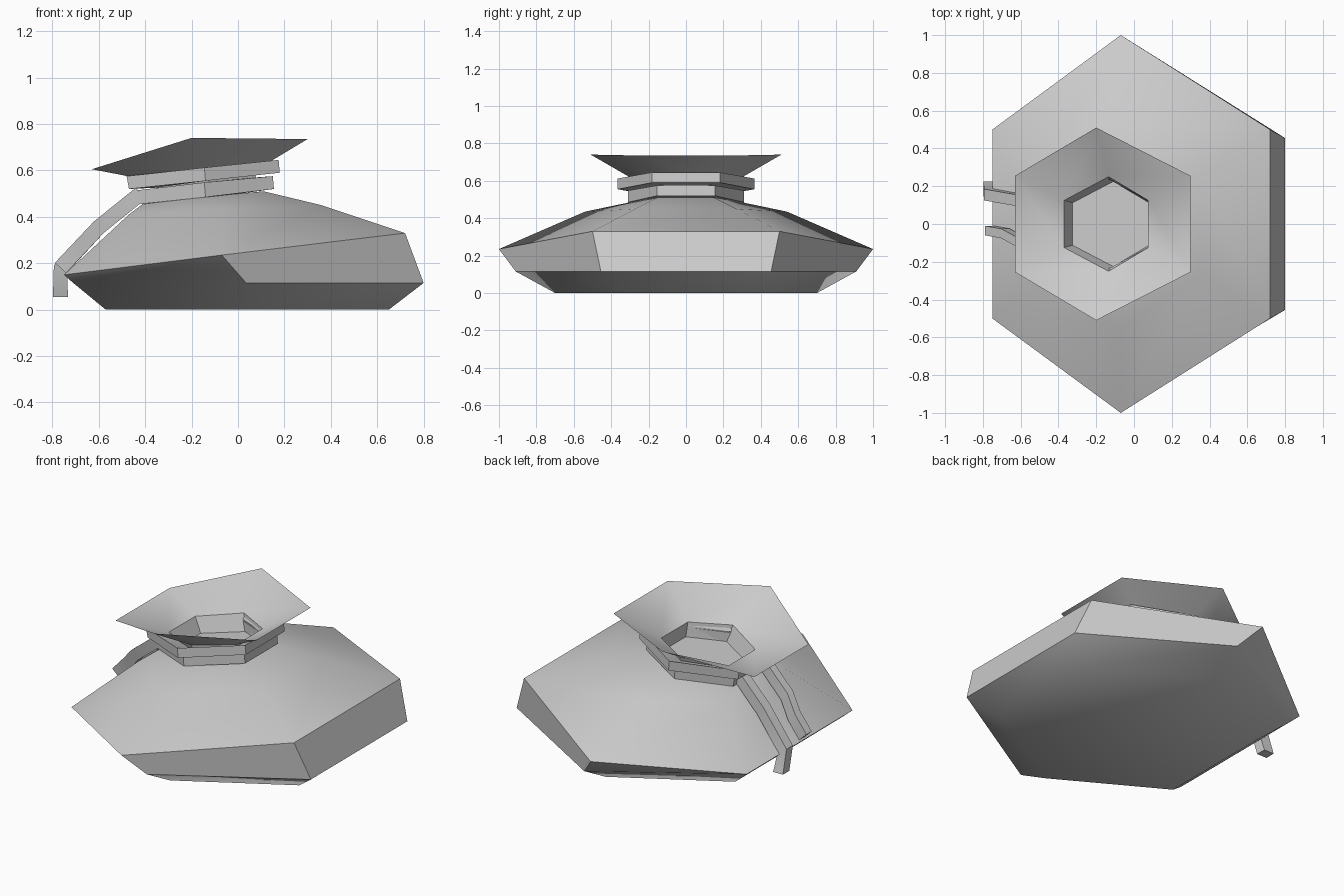
import bpy, bmesh, math
from mathutils import Vector

if "Cube" in bpy.data.objects:
    bpy.data.objects.remove(bpy.data.objects["Cube"])

grey = bpy.data.materials.new("sack_grey")
grey.diffuse_color = (0.6, 0.6, 0.6, 1)
grey.use_nodes = True
grey.node_tree.nodes["Principled BSDF"].inputs["Base Color"].default_value = grey.diffuse_color


def finish(name, bm, recalc=True, angle=30):
    if recalc:
        bmesh.ops.recalc_face_normals(bm, faces=bm.faces)
    me = bpy.data.meshes.new(name)
    bm.to_mesh(me)
    bm.free()
    me.materials.append(grey)
    ob = bpy.data.objects.new(name, me)
    bpy.context.collection.objects.link(ob)
    bpy.ops.object.select_all(action='DESELECT')
    ob.select_set(True)
    bpy.context.view_layer.objects.active = ob
    bpy.ops.object.shade_smooth_by_angle(angle=math.radians(angle))
    return ob


def hexagon(left, mid, right, half):
    """Six points, tips on +-y; left, mid and right are (x, z) pairs."""
    (lx, lz), (mx, mz), (rx, rz) = left, mid, right
    s = half * 0.5
    return [(rx, -s, rz), (rx, s, rz), (mx, half, mz),
            (lx, s, lz), (lx, -s, lz), (mx, -half, mz)]


def loft(name, rings, cap_start=False, cap_end=False, closed=False, recalc=True, angle=30):
    bm = bmesh.new()
    vs = [[bm.verts.new(p) for p in ring] for ring in rings]
    n = len(vs[0])
    pairs = list(zip(vs, vs[1:])) + ([(vs[-1], vs[0])] if closed else [])
    for a, b in pairs:
        for i in range(n):
            j = (i + 1) % n
            bm.faces.new((a[i], a[j], b[j], b[i]))
    if cap_start:
        bm.faces.new(vs[0][::-1])
    if cap_end:
        bm.faces.new(vs[-1])
    return finish(name, bm, recalc, angle)


# Slumped sack body
loft("sack_body", [
    hexagon((-0.57, 0), (0.04, 0), (0.65, 0), 0.70),
    hexagon((-0.71, 0.115), (0.035, 0.115), (0.80, 0.115), 0.91),
    hexagon((-0.75, 0.15), (-0.07, 0.235), (0.72, 0.33), 1.0),
    hexagon((-0.47, 0.41), (-0.07, 0.435), (0.36, 0.45), 0.54),
    hexagon((-0.41, 0.455), (-0.15, 0.485), (0.11, 0.51), 0.30),
], cap_start=True, cap_end=True, angle=35)

# Two tie bands round the neck
loft("lower_neck_band", [
    hexagon((-0.35, 0.46), (-0.14, 0.48), (0.08, 0.51), 0.24),
    hexagon((-0.42, 0.455), (-0.14, 0.485), (0.155, 0.52), 0.31),
    hexagon((-0.43, 0.515), (-0.145, 0.548), (0.15, 0.575), 0.31),
    hexagon((-0.36, 0.52), (-0.14, 0.548), (0.08, 0.57), 0.24),
], closed=True)
loft("upper_neck_band", [
    hexagon((-0.36, 0.525), (-0.14, 0.555), (0.08, 0.58), 0.24),
    hexagon((-0.47, 0.52), (-0.14, 0.555), (0.18, 0.59), 0.365),
    hexagon((-0.48, 0.575), (-0.145, 0.612), (0.175, 0.645), 0.365),
    hexagon((-0.37, 0.54), (-0.14, 0.57), (0.08, 0.59), 0.25),
], closed=True)

# Flared mouth running down into the neck opening
loft("flared_mouth", [
    hexagon((-0.63, 0.605), (-0.20, 0.74), (0.30, 0.735), 0.51),
    hexagon((-0.37, 0.555), (-0.135, 0.59), (0.075, 0.60), 0.25),
    hexagon((-0.325, 0.47), (-0.11, 0.495), (0.08, 0.515), 0.225),
], cap_end=True, recalc=False, angle=40)


def cord(name, path, width=0.06, thick=0.065):
    """Square-section cord along a path of (x, y, z) points."""
    pts = [Vector(p) for p in path]
    rings = []
    for i, p in enumerate(pts):
        t = pts[min(i + 1, len(pts) - 1)] - pts[max(i - 1, 0)]
        t.y = 0
        t.normalize()
        up = Vector((t.z, 0, -t.x)) * thick / 2
        side = Vector((0, width / 2, 0))
        rings.append([p + up + side, p + up - side, p - up - side, p - up + side])
    loft(name, rings, cap_start=True, cap_end=True)


# Loose cord ends lying over the back of the sack
cord("long_cord_end", [(-0.42, 0.09, 0.50), (-0.60, 0.125, 0.355),
                       (-0.765, 0.155, 0.175), (-0.765, 0.195, 0.055)])
cord("short_cord_end", [(-0.42, -0.13, 0.50), (-0.60, -0.095, 0.355),
                        (-0.68, -0.05, 0.27), (-0.765, -0.035, 0.18)], 0.05)
